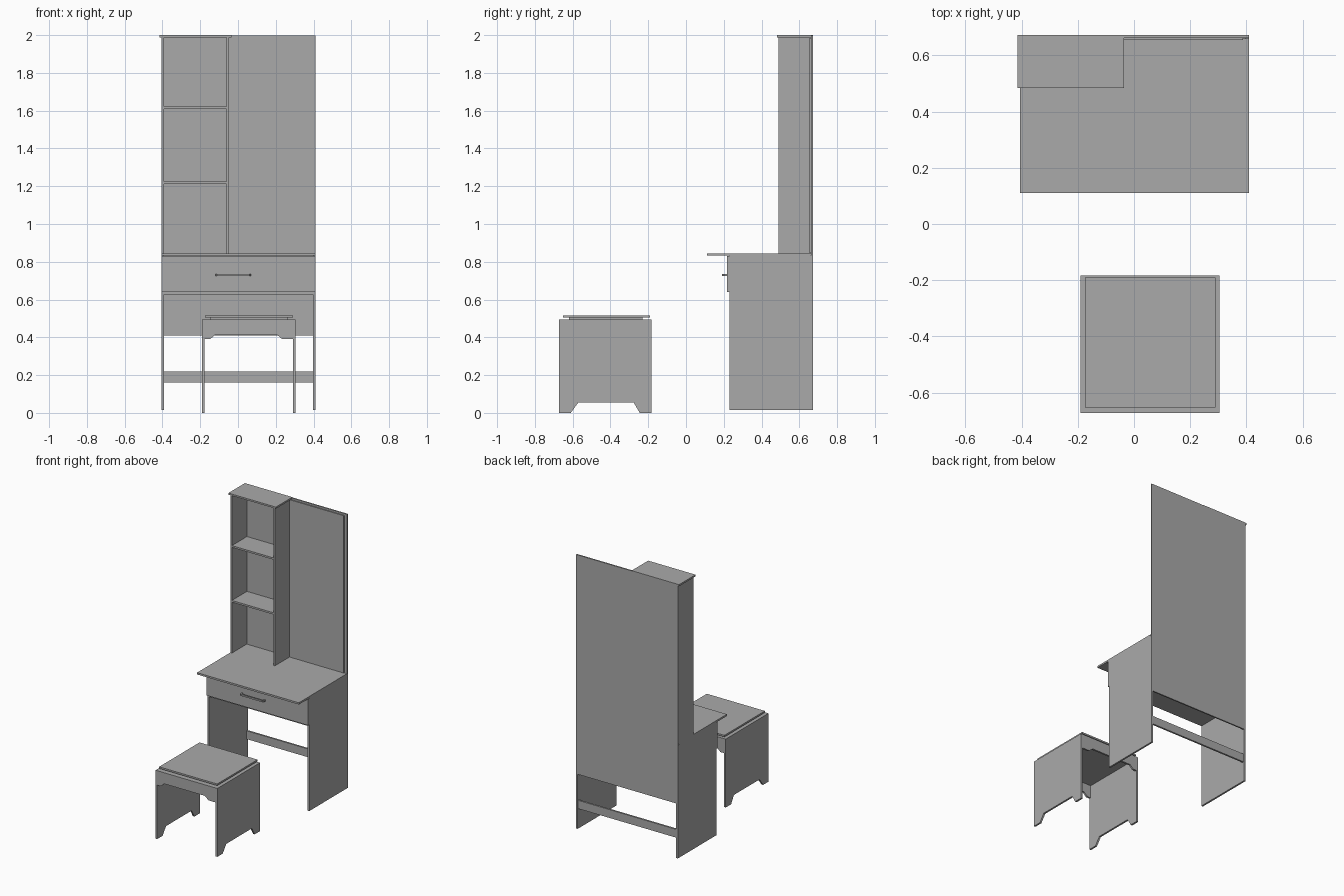
import bpy
import bmesh

cube = bpy.data.objects.get("Cube")
if cube:
    bpy.data.objects.remove(cube, do_unlink=True)

# Single board colour
GREY = (0.4, 0.4, 0.4, 1.0)
board = bpy.data.materials.new("board_grey")
board.diffuse_color = GREY
board.use_nodes = True
board.node_tree.nodes["Principled BSDF"].inputs["Base Color"].default_value = GREY


def finish(bm, name):
    bmesh.ops.recalc_face_normals(bm, faces=bm.faces)
    mesh = bpy.data.meshes.new(name)
    bm.to_mesh(mesh)
    bm.free()
    mesh.materials.append(board)
    obj = bpy.data.objects.new(name, mesh)
    bpy.context.collection.objects.link(obj)
    return obj


def panel(name, x, y, z):
    """Box given by its low and high limits on each axis."""
    bm = bmesh.new()
    bmesh.ops.create_cube(bm, size=1)
    for v in bm.verts:
        v.co = [sum(r) / 2 + c * (r[1] - r[0]) for c, r in zip(v.co, (x, y, z))]
    return finish(bm, name)


def cut_board(name, outline, place, low, high):
    """Extrude a flat outline; place maps (u, v, depth) to 3D."""
    bm = bmesh.new()
    face = bm.faces.new([bm.verts.new(place(u, v, low)) for u, v in outline])
    extruded = bmesh.ops.extrude_face_region(bm, geom=[face])["geom"]
    for v in extruded:
        if isinstance(v, bmesh.types.BMVert):
            start = place(0, 0, low)
            end = place(0, 0, high)
            v.co = [c + b - a for c, a, b in zip(v.co, start, end)]
    return finish(bm, name)


def along_x(u, v, d):
    return (d, u, v)


def along_y(u, v, d):
    return (u, d, v)


def along_z(u, v, d):
    return (u, v, d)


T = 0.013                 # board thickness
L, R = -0.405, 0.41       # desk sides
BACK, FRONT = 0.672, 0.23
INNER = (L + T, R - T)

# Desk
for name, x in (("right_desk_side", L), ("left_desk_side", R - T)):
    panel(name, (x, x + T), (FRONT, BACK), (0.015, 0.832))
panel("desk_top", (L, R), (0.11, 0.66), (0.832, 0.845))
panel("back_panel", (L, R), (0.662, BACK), (0.41, 1.998))
panel("drawer_shelf", INNER, (FRONT, 0.662), (0.628, 0.64))
panel("rear_stretcher", INNER, (0.655, 0.668), (0.16, 0.22))

# Drawer front and handle
panel("drawer_front", (L, R), (0.217, FRONT), (0.64, 0.83))
handle = [(-0.12, 0.217), (-0.12, 0.2), (-0.11, 0.19), (0.06, 0.19),
          (0.07, 0.2), (0.07, 0.217), (0.06, 0.217), (0.06, 0.2),
          (-0.11, 0.2), (-0.11, 0.217)]
cut_board("drawer_handle", handle, along_z, 0.725, 0.736)

# Shelf tower
for name, x in (("right_tower_side", L), ("left_tower_side", -0.06)):
    panel(name, (x, x + T), (0.49, 0.664), (0.84, 1.989))
for i, z in enumerate((1.213, 1.61)):
    panel(f"tower_shelf_{i + 1}", (L + T, -0.06), (0.49, 0.664), (z, z + T))
panel("tower_cap", (-0.415, -0.035), (0.483, BACK), (1.988, 2.0))

# Mirror
panel("mirror", (-0.046, 0.388), (0.655, 0.663), (0.846, 1.985))

# Stool
SX, SY = (-0.19, 0.305), (-0.672, -0.183)
leg = [(SY[0], 0), (-0.61, 0), (-0.57, 0.055), (-0.277, 0.055),
       (-0.245, 0), (SY[1], 0), (SY[1], 0.495), (SY[0], 0.495)]
for name, x in (("right_stool_side", SX[0]), ("left_stool_side", SX[1] - T)):
    cut_board(name, leg, along_x, x, x + T)

low, high = SX[0] + T, SX[1] - T
apron = [(low, 0.39), (-0.148, 0.39), (-0.12, 0.415), (0.205, 0.415),
         (0.235, 0.39), (high, 0.39), (high, 0.495), (low, 0.495)]
for name, y in (("front_apron", SY[0]), ("back_apron", SY[1] - T)):
    cut_board(name, apron, along_y, y, y + T)

panel("stool_top", (low, high), (SY[0] + T, SY[1] - T), (0.483, 0.495))
panel("seat_riser", (-0.145, 0.265), (-0.62, -0.23), (0.495, 0.505))
panel("seat_pad", (-0.175, 0.29), (-0.652, -0.19), (0.504, 0.516))
